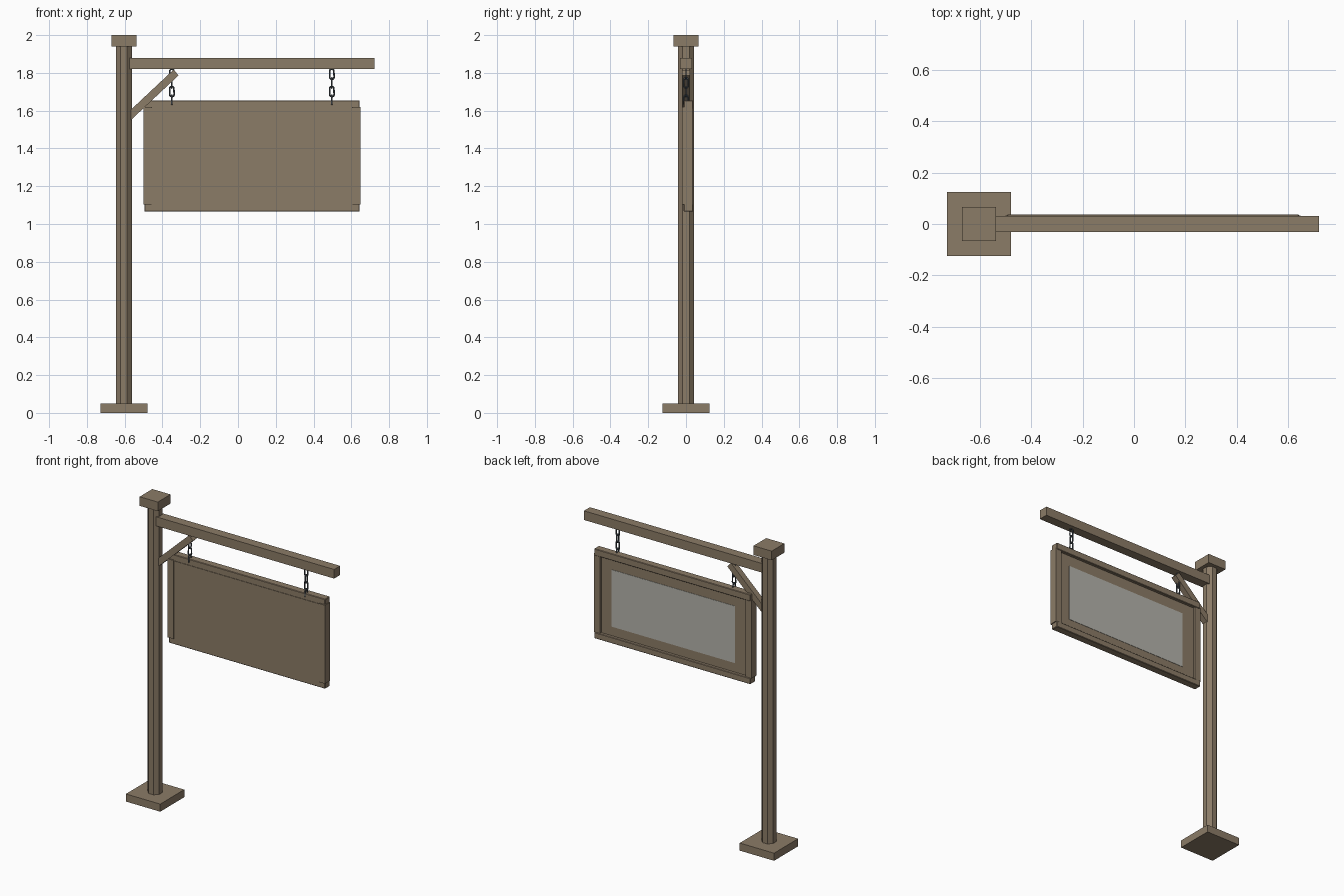
import bpy
from math import radians, pi
from mathutils import Vector

cube = bpy.data.objects.get("Cube")
if cube:
    bpy.data.objects.remove(cube, do_unlink=True)


def material(name, rgb):
    m = bpy.data.materials.new(name)
    m.use_nodes = True
    m.diffuse_color = (*rgb, 1)
    m.node_tree.nodes["Principled BSDF"].inputs["Base Color"].default_value = (*rgb, 1)
    return m


wood = material("brown wood", (0.26, 0.2, 0.135))
face = material("pale grey board", (0.46, 0.455, 0.41))
iron = material("dark iron", (0.07, 0.085, 0.1))


def finish(name, mat):
    o = bpy.context.object
    o.name = name
    o.data.materials.append(mat)
    return o


def box(name, lo, hi, mat=wood, bevel=0.0):
    lo, hi = Vector(lo), Vector(hi)
    bpy.ops.mesh.primitive_cube_add(size=1, location=(lo + hi) / 2)
    o = finish(name, mat)
    o.scale = hi - lo
    bpy.ops.object.transform_apply(location=False, rotation=False, scale=True)
    if bevel:
        b = o.modifiers.new("soft edges", "BEVEL")
        b.width = bevel
        b.segments = 1
    return o


# Post with its foot and cap
PX = -0.604
bpy.ops.mesh.primitive_cylinder_add(vertices=8, radius=0.045, depth=1.92,
                                    location=(PX, 0, 0.99), rotation=(0, 0, pi / 8))
finish("post", wood)
box("base_plate", (PX - 0.125, -0.125, 0), (PX + 0.125, 0.125, 0.05))
box("post_cap", (PX - 0.066, -0.066, 1.94), (PX + 0.066, 0.066, 2))

# Arm and diagonal brace
box("arm", (-0.575, -0.031, 1.82), (0.722, 0.031, 1.88))
a, b = Vector((-0.59, 0, 1.556)), Vector((-0.328, 0, 1.802))
brace = box("brace", (-0.02, -0.02, -(b - a).length / 2), (0.02, 0.02, (b - a).length / 2))
brace.location = (a + b) / 2
brace.rotation_euler = (b - a).to_track_quat("Z", "Y").to_euler()

# Sign frame: two stiles between two rails
L, R, BOT, TOP = -0.5, 0.648, 1.065, 1.655
for side, x0, x1 in (("right", L, L + 0.044), ("left", R - 0.044, R)):
    box(side + "_stile", (x0, -0.02, BOT + 0.038), (x1, 0.034, TOP - 0.035))
for side, z0, z1 in (("bottom", BOT, BOT + 0.04), ("top", TOP - 0.044, TOP)):
    box(side + "_rail", (L + 0.005, -0.012, z0), (R - 0.005, 0.038, z1), bevel=0.003)

# Panel with the pale board on its back
box("sign_panel", (L + 0.042, -0.015, BOT + 0.035), (R - 0.042, 0.018, TOP - 0.04))
box("notice_board", (-0.37, 0.014, 1.165), (0.53, 0.02, 1.54), face)

# Hanging chains: long links, alternately turned
for side, x in (("right", -0.35), ("left", 0.497)):
    for i in range(4):
        bpy.ops.mesh.primitive_torus_add(major_radius=0.012, minor_radius=0.0045,
                                         major_segments=12, minor_segments=6)
        link = finish(f"{side}_chain_link_{i + 1}", iron)
        for v in link.data.vertices:
            v.co.x += 0.015 if v.co.x > 0 else -0.015
        link.location = (x, 0, 1.655 + i * 0.046)
        link.rotation_euler = (radians(90) * (i % 2), radians(90), 0)
        bpy.ops.object.shade_smooth_by_angle(angle=radians(40))
